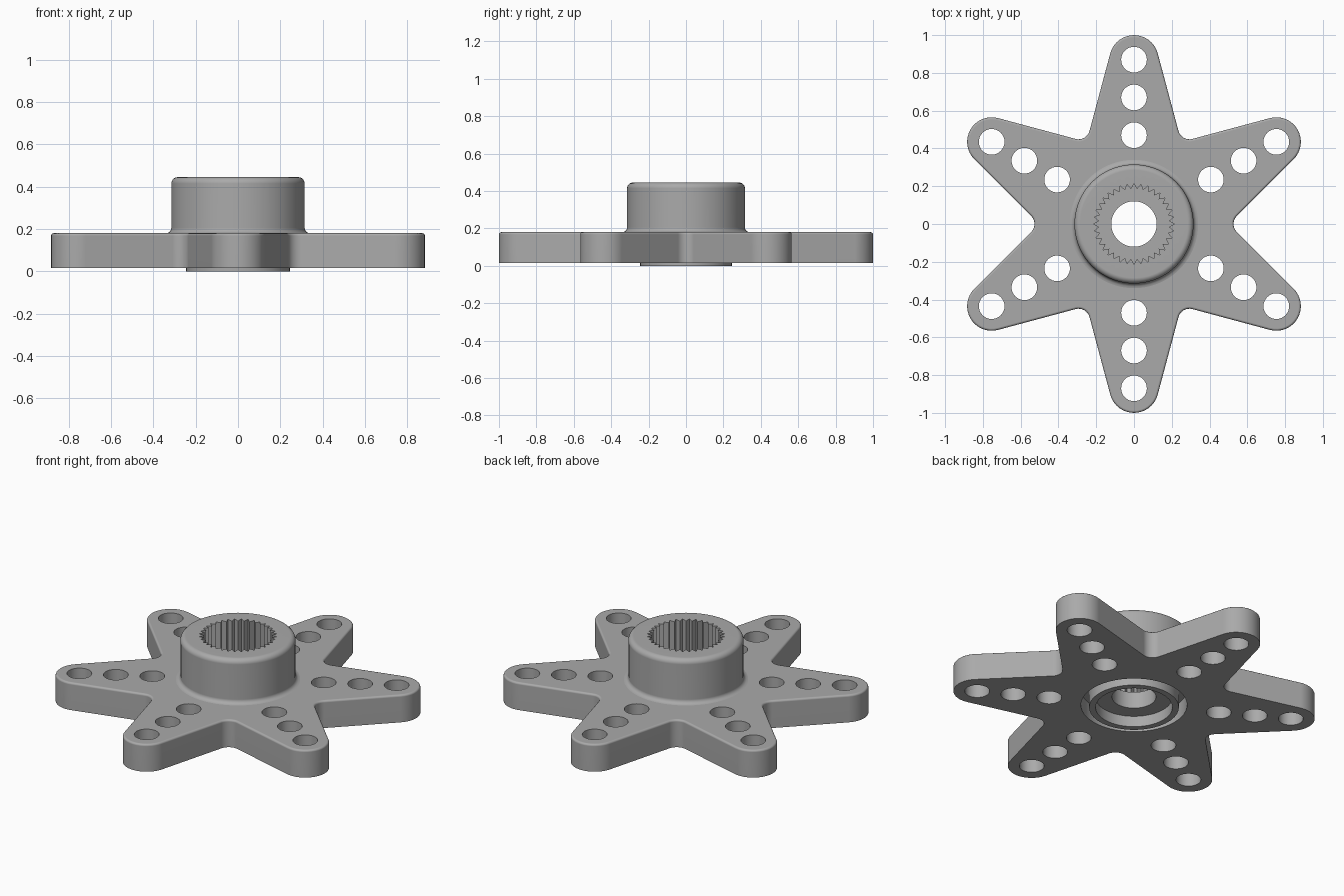
import bpy, bmesh
from math import sin, cos, pi, radians
from mathutils import Matrix

if "Cube" in bpy.data.objects:
    bpy.data.objects.remove(bpy.data.objects["Cube"])

grey = bpy.data.materials.new("mid grey")
grey.use_nodes = True
grey.diffuse_color = (0.40, 0.40, 0.40, 1)
grey.node_tree.nodes["Principled BSDF"].inputs["Base Color"].default_value = grey.diffuse_color

ARMS, TEETH = 6, 36
Z0, Z1 = 0.015, 0.18          # plate bottom and top
TIP, TIP_R = 0.87, 0.13       # arm tip centre and radius
VALLEY, VALLEY_R = 0.587, 0.06


def finish(bm, name):
    bmesh.ops.recalc_face_normals(bm, faces=bm.faces)
    mesh = bpy.data.meshes.new(name)
    bm.to_mesh(mesh)
    bm.free()
    mesh.materials.append(grey)
    obj = bpy.data.objects.new(name, mesh)
    bpy.context.collection.objects.link(obj)
    return obj


def activate(obj):
    bpy.ops.object.select_all(action='DESELECT')
    obj.select_set(True)
    bpy.context.view_layer.objects.active = obj


def smooth(obj):
    activate(obj)
    bpy.ops.object.shade_smooth_by_angle(angle=radians(35))
    mod = obj.modifiers.new("even_shading", 'WEIGHTED_NORMAL')
    mod.keep_sharp = True


def arc(cx, cy, r, start, end, steps):
    """Points on an arc, angles in degrees."""
    angles = [radians(start + (end - start) * i / steps) for i in range(steps + 1)]
    return [(cx + r * cos(a), cy + r * sin(a)) for a in angles]


# Star plate: rounded tips joined by filleted valleys
outline = []
for k in range(ARMS):
    turn = 60 * k
    t, v = radians(90 + turn), radians(120 + turn)
    outline += arc(TIP * cos(t), TIP * sin(t), TIP_R, 15 + turn, 165 + turn, 16)
    outline += arc(VALLEY * cos(v), VALLEY * sin(v), VALLEY_R, 345 + turn, 255 + turn, 8)

bm = bmesh.new()
base = bm.faces.new([bm.verts.new((x, y, Z0)) for x, y in outline])
top = bmesh.ops.extrude_face_region(bm, geom=[base], use_keep_orig=True)
top_verts = [g for g in top["geom"] if isinstance(g, bmesh.types.BMVert)]
bmesh.ops.translate(bm, verts=top_verts, vec=(0, 0, Z1 - Z0))
rim = [e for e in bm.edges if all(v.co.z > Z1 - 0.001 for v in e.verts)]
bmesh.ops.bevel(bm, geom=rim, offset=0.012, segments=3, profile=0.5, affect='EDGES')
plate = finish(bm, "star_plate")

# Cutter: three holes per arm and the hub opening
bm = bmesh.new()


def drill(x, y, r, segments):
    bmesh.ops.create_cone(bm, cap_ends=True, segments=segments, radius1=r, radius2=r,
                          depth=1, matrix=Matrix.Translation((x, y, 0)))


drill(0, 0, 0.29, 2 * TEETH)
for k in range(ARMS):
    a = radians(90 + 60 * k)
    for d in (0.47, 0.67, 0.87):
        drill(d * cos(a), d * sin(a), 0.068, 32)
cutter = finish(bm, "hole_cutter")
cutter.hide_render = True

cut = plate.modifiers.new("holes", 'BOOLEAN')
cut.operation, cut.solver, cut.object = 'DIFFERENCE', 'EXACT', cutter
activate(plate)
bpy.ops.object.modifier_apply(modifier=cut.name)
bpy.data.objects.remove(cutter)
smooth(plate)

# Hub: lathed section (radius, height, tooth depth) with a toothed socket
section = [(0.12, 0.065), (0.21, 0.065), (0.21, 0), (0.245, 0), (0.245, 0.115),
           (0.30, 0.115), (0.30, Z1 - 0.01), (0.34, Z1 - 0.01)]
section += arc(0.34, Z1 + 0.025, 0.025, 270, 180, 4)
section += arc(0.285, 0.415, 0.03, 0, 90, 5)
section = [(r, z, 0) for r, z in section]
section += [(0.213, 0.445, 0.028), (0.213, 0.165, 0.028), (0.12, 0.165, 0)]

bm = bmesh.new()
count = 2 * TEETH
rings = []
for i in range(count):
    a = 2 * pi * i / count
    ring = []
    for r, z, tooth in section:
        r -= tooth * (i % 2)
        ring.append(bm.verts.new((r * cos(a), r * sin(a), z)))
    rings.append(ring)
n = len(section)
for i in range(count):
    p, q = rings[i], rings[(i + 1) % count]
    for j in range(n):
        bm.faces.new((p[j], q[j], q[(j + 1) % n], p[(j + 1) % n]))
smooth(finish(bm, "splined_hub"))
